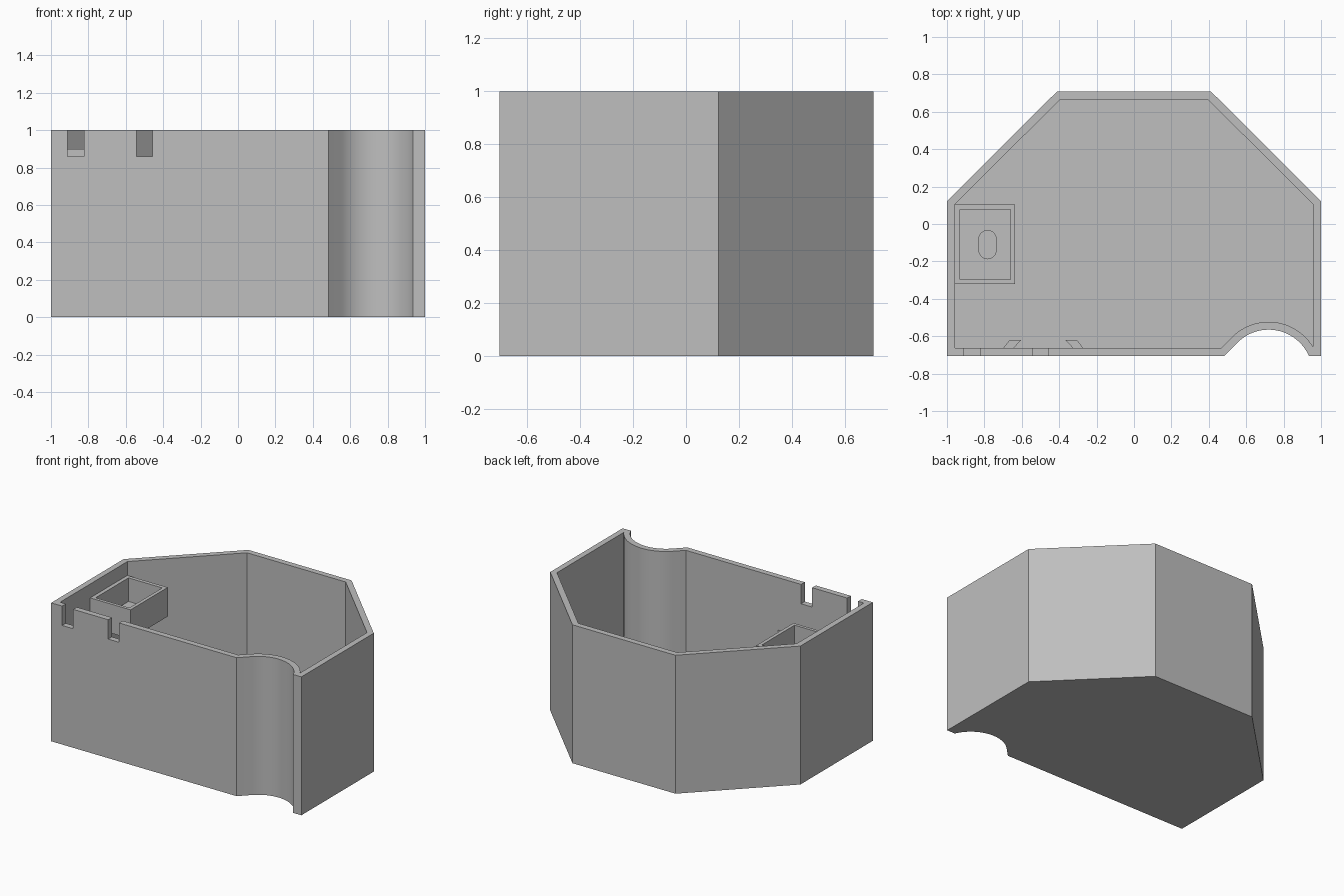
import bpy
import bmesh
from math import cos, sin, pi, radians, asin

cube = bpy.data.objects.get("Cube")
if cube:
    bpy.data.objects.remove(cube, do_unlink=True)

grey = bpy.data.materials.new("plain grey")
grey.use_nodes = True
GREY = (0.52, 0.52, 0.52, 1)
grey.diffuse_color = GREY
grey.node_tree.nodes["Principled BSDF"].inputs["Base Color"].default_value = GREY

WALL = 0.042
FLOOR = 0.04


def prism(name, points, z0, z1):
    """Extrude a flat outline from z0 to z1."""
    bm = bmesh.new()
    face = bm.faces.new([bm.verts.new((x, y, z0)) for x, y in points])
    top = bmesh.ops.extrude_face_region(bm, geom=[face])["geom"]
    for v in top:
        if isinstance(v, bmesh.types.BMVert):
            v.co.z = z1
    bmesh.ops.recalc_face_normals(bm, faces=bm.faces)
    mesh = bpy.data.meshes.new(name)
    bm.to_mesh(mesh)
    bm.free()
    mesh.materials.append(grey)
    obj = bpy.data.objects.new(name, mesh)
    bpy.context.collection.objects.link(obj)
    return obj


def activate(obj):
    bpy.ops.object.select_all(action="DESELECT")
    obj.select_set(True)
    bpy.context.view_layer.objects.active = obj


def cut(obj, cutter):
    """Subtract the cutter and throw it away."""
    mod = obj.modifiers.new("cut", "BOOLEAN")
    mod.operation = "DIFFERENCE"
    mod.solver = "EXACT"
    mod.object = cutter
    activate(obj)
    bpy.ops.object.modifier_apply(modifier=mod.name)
    bpy.data.objects.remove(cutter, do_unlink=True)


def rect(x0, x1, y0, y1):
    return [(x0, y0), (x1, y0), (x1, y1), (x0, y1)]


def arc(cx, cy, r, start, end, steps):
    angles = [start + (end - start) * i / steps for i in range(steps + 1)]
    return [(cx + r * cos(a), cy + r * sin(a)) for a in angles]


def outline(inset):
    """Chamfered plan with a rounded bay in the front right-hand corner."""
    side, front, back = 1 - inset, -0.705 + inset, 0.708 - inset
    slope = inset * 0.414
    cx, cy, r = 0.72, -0.8, 0.235 + inset
    # The bay starts as a diagonal that runs tangent into the arc
    tangent = radians(135)
    tx, ty = cx + r * cos(tangent), cy + r * sin(tangent)
    start = (tx - (ty - front), front)
    if inset:
        end, tail = pi / 2 - asin((side - cx) / r), []
    else:
        end, tail = asin((front - cy) / r), [(side, front)]
    bay = arc(cx, cy, r, tangent, end, 28)
    right = [(side, 0.122 - slope), (0.412 - slope, back)]
    left = [(-x, y) for x, y in reversed(right)]
    return [(-side, front), start] + bay + tail + right + left


# Main shell, hollowed from above
shell = prism("shell", outline(0), 0, 1)
cut(shell, prism("hollow", outline(WALL), FLOOR, 1.2))

# Cable notches in the front wall
for x in (-0.868, -0.5):
    cut(shell, prism("notch", rect(x - 0.044, x + 0.044, -0.8, -0.64), 0.86, 1.2))
activate(shell)
bpy.ops.object.shade_smooth_by_angle(angle=radians(30))

# Open tray hung on the left-hand wall, with a slotted floor
tray = prism("tray", rect(-0.96, -0.635, -0.32, 0.105), 0.69, 0.9)
cut(tray, prism("tray_hollow", rect(-0.93, -0.66, -0.297, 0.078), 0.73, 1.1))
slot = arc(-0.783, -0.08, 0.046, 0, pi, 12) + arc(-0.783, -0.14, 0.046, pi, 2 * pi, 12)
cut(tray, prism("slot", slot, 0.6, 0.8))
activate(tray)
bpy.ops.object.shade_smooth_by_angle(angle=radians(30))

# Pair of slanted guide rails inside the front wall
for name, side in (("left_rail", 1), ("right_rail", -1)):
    plan = [(0.215, -0.665), (0.16, -0.665), (0.118, -0.62), (0.18, -0.62)]
    prism(name, [(-0.485 + side * x, y) for x, y in plan], FLOOR, 0.62)
